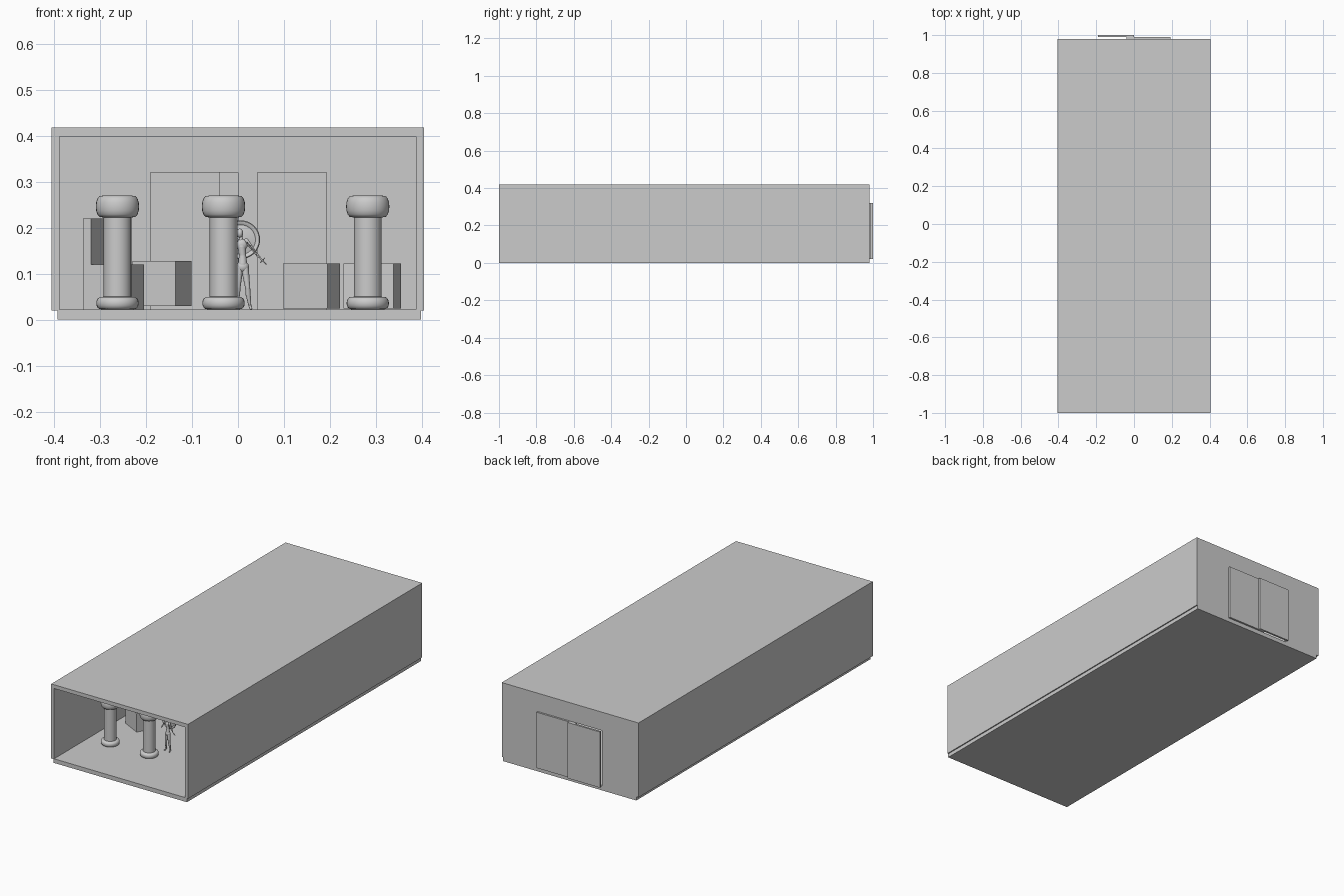
import bpy, bmesh, math
from mathutils import Vector, Matrix

if "Cube" in bpy.data.objects:
    bpy.data.objects.remove(bpy.data.objects["Cube"])


def finish(name, bm, smooth=False):
    bmesh.ops.recalc_face_normals(bm, faces=bm.faces)
    me = bpy.data.meshes.new(name)
    bm.to_mesh(me)
    bm.free()
    ob = bpy.data.objects.new(name, me)
    bpy.context.collection.objects.link(ob)
    if smooth:
        bpy.ops.object.select_all(action='DESELECT')
        ob.select_set(True)
        bpy.context.view_layer.objects.active = ob
        bpy.ops.object.shade_smooth_by_angle(angle=math.radians(40))
    return ob


def prism(name, outline, y0, y1, loc=(0, 0, 0), yaw=0):
    """Extrude an x-z outline along y."""
    bm = bmesh.new()
    face = bm.faces.new([bm.verts.new((x, y0, z)) for x, z in outline])
    new = bmesh.ops.extrude_face_region(bm, geom=[face])['geom']
    bmesh.ops.translate(bm, vec=(0, y1 - y0, 0),
                        verts=[g for g in new if isinstance(g, bmesh.types.BMVert)])
    ob = finish(name, bm)
    ob.location = loc
    ob.rotation_euler.z = math.radians(yaw)
    return ob


def box(name, x0, x1, y0, y1, z0, z1, loc=(0, 0, 0), yaw=0):
    return prism(name, [(x0, z0), (x1, z0), (x1, z1), (x0, z1)], y0, y1, loc, yaw)


def lathe(name, profile, loc, steps=32):
    bm = bmesh.new()
    vs = [bm.verts.new((r, 0, z)) for r, z in profile]
    es = [bm.edges.new(p) for p in zip(vs, vs[1:])]
    bmesh.ops.spin(bm, geom=vs + es, axis=(0, 0, 1), cent=(0, 0, 0),
                   angle=math.tau, steps=steps)
    bmesh.ops.remove_doubles(bm, verts=bm.verts, dist=1e-5)
    ob = finish(name, bm, True)
    ob.location = loc
    return ob


# Hall: floor slab and a shell open at the front and underneath
box("floor", -0.392, 0.398, -1, 0.98, 0, 0.022)
prism("hall_shell", [(-0.405, 0.02), (-0.405, 0.418), (0.404, 0.418), (0.404, 0.02),
                     (0.387, 0.02), (0.387, 0.398), (-0.388, 0.398), (-0.388, 0.02)],
      -1, 0.98)

# Back wall with two doorways
for n, x0, x1, z0 in (("left", -0.388, -0.19, 0.022), ("middle", 0, 0.042, 0.022),
                      ("right", 0.192, 0.387, 0.022), ("top", -0.388, 0.387, 0.32)):
    box("back_wall_" + n, x0, x1, 0.965, 0.98, z0, 0.398 if n == "top" else 0.4 if n != "middle" else 0.32)

# Overlapping sliding doors on the outside
box("sliding_door_outer", -0.19, 0, 0.99, 1.0, 0.022, 0.32)
box("sliding_door_inner", -0.04, 0.192, 0.98, 0.99, 0.022, 0.32)

# Columns with rounded base and capital
def arc(z0, z1, r_in, r_out, n=8):
    h = (z1 - z0) / 2
    return [(r_in + (r_out - r_in) * abs(math.sin(math.pi * i / n)) ** 0.6,
             z0 + h - h * math.cos(math.pi * i / n)) for i in range(n + 1)]

column = [(0, 0.022)] + arc(0.022, 0.05, 0.030, 0.046) + arc(0.222, 0.27, 0.030, 0.047) + [(0, 0.266)]
for i, x in enumerate((-0.262, -0.0315, 0.282)):
    lathe(f"column_{i + 1}", column, (x, -0.705, 0))

# Seat with a backrest, turned towards the hall
prism("bench_seat", [(-0.114, 0.022), (0, 0.022), (0, 0.12), (-0.095, 0.12),
                     (-0.095, 0.22), (-0.114, 0.22)], 0, 0.068, (-0.235, -0.52, 0), -27)

# Plinths and counters
box("counter", -0.105, 0, 0, 0.077, 0.03, 0.128, (-0.136, -0.27, 0), -27)
box("plinth_left", -0.111, 0, 0, 0.055, 0.024, 0.122, (0.194, -0.45, 0), -30)
box("plinth_right", -0.111, 0, 0, 0.08, 0.024, 0.122, (0.338, -0.45, 0), -12)

# Standing statue built from tapered limbs and round joints
Y = -0.607
bm = bmesh.new()


def ball(p, r, scale=(1, 1, 1)):
    m = Matrix.Translation((p[0], Y + p[1], p[2])) @ Matrix.Diagonal((*scale, 1))
    bmesh.ops.create_uvsphere(bm, u_segments=12, v_segments=8, radius=r, matrix=m)


def limb(*pts):
    """Chain of (x, y, z, radius) points."""
    for p in pts:
        ball(p, p[3])
    for a, b in zip(pts, pts[1:]):
        va, vb = Vector(a[:3]), Vector(b[:3])
        m = (Matrix.Translation((va + vb) / 2 + Vector((0, Y, 0)))
             @ (vb - va).to_track_quat('Z', 'Y').to_matrix().to_4x4())
        bmesh.ops.create_cone(bm, segments=12, radius1=a[3], radius2=b[3],
                              depth=(vb - va).length, matrix=m)


ball((0.004, 0, 0.188), 0.0085, (0.85, 1, 1.2))
limb((0.005, 0, 0.182, 0.0035), (0.007, 0, 0.172, 0.005))
ball((0.008, 0, 0.163), 0.013, (1, 0.65, 1))
limb((0.008, 0, 0.158, 0.009), (0.010, 0, 0.140, 0.0075), (0.010, 0, 0.122, 0.010))
ball((0.010, 0, 0.115), 0.014, (1, 0.75, 0.9))
limb((0.015, 0, 0.112, 0.0085), (0.021, -0.004, 0.070, 0.0055),
     (0.022, -0.002, 0.055, 0.0055), (0.026, 0, 0.030, 0.003), (0.028, -0.012, 0.025, 0.003))
limb((0.003, 0, 0.112, 0.0085), (0.000, -0.002, 0.070, 0.0055),
     (-0.001, 0, 0.055, 0.0055), (-0.002, 0.004, 0.030, 0.003), (-0.003, -0.008, 0.025, 0.003))
limb((0.018, 0, 0.172, 0.005), (0.030, -0.004, 0.156, 0.0035), (0.044, -0.010, 0.138, 0.0028))
limb((-0.003, 0, 0.172, 0.005), (-0.016, 0.004, 0.158, 0.0035), (-0.020, -0.010, 0.145, 0.0028))
finish("statue_body", bm, True)

# Short blade with crosspiece held by the statue
bm = bmesh.new()
limb((0.020, -0.012, 0.168, 0.0012), (0.052, -0.012, 0.130, 0.0018), (0.063, -0.012, 0.119, 0.0006))
limb((0.049, -0.012, 0.124, 0.001), (0.058, -0.012, 0.134, 0.001))
finish("statue_blade", bm, True)

# Round shield with raised rim behind the statue
shield = lathe("statue_shield", [(0, 0), (0.041, 0), (0.042, 0.003), (0.040, 0.006),
                                 (0.034, 0.005), (0.032, 0.003), (0.018, 0.006), (0, 0.008)],
               (0.006, Y + 0.02, 0.174))
shield.rotation_euler.x = math.radians(90)
